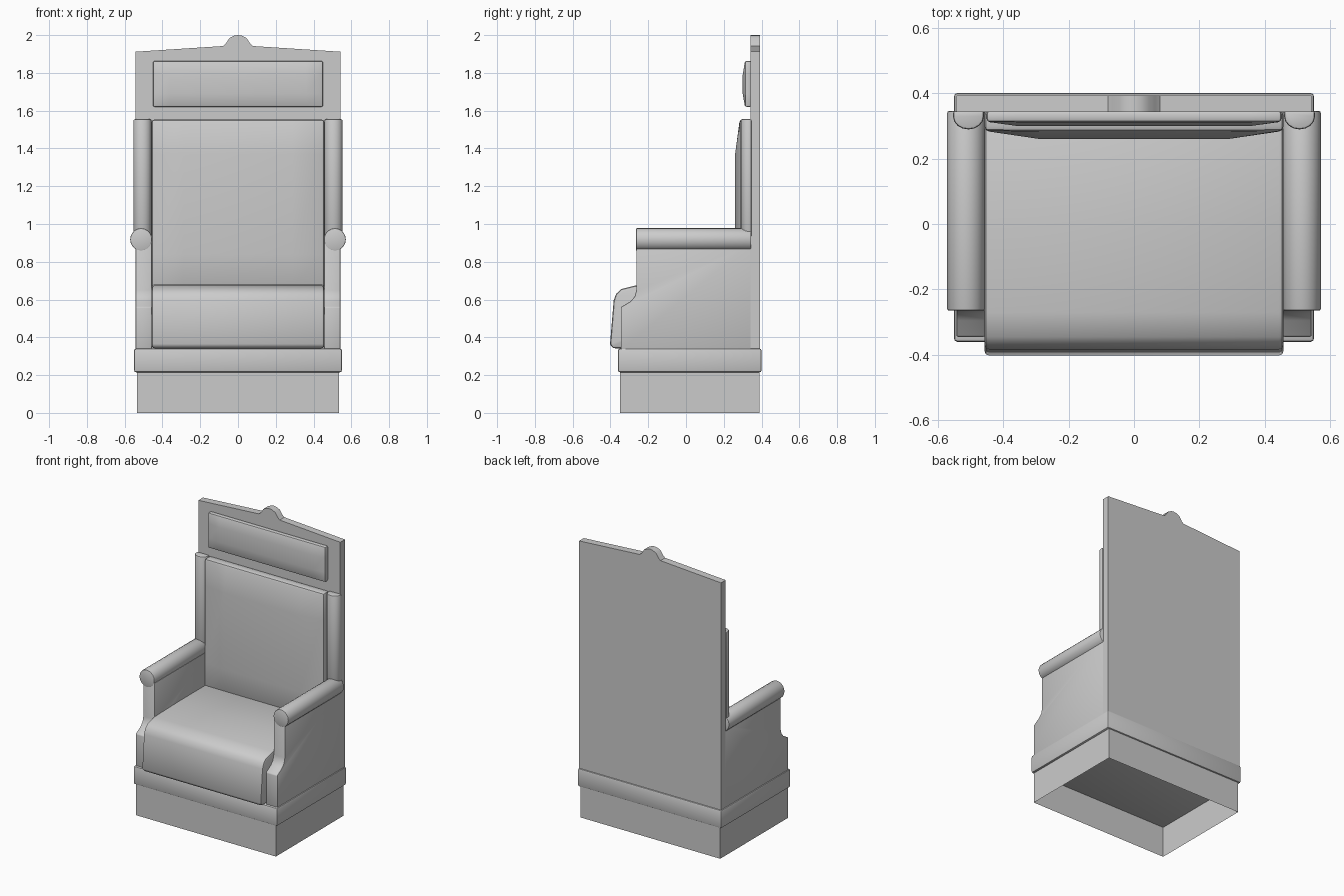
import bpy, bmesh, math

if "Cube" in bpy.data.objects:
    bpy.data.objects.remove(bpy.data.objects["Cube"])


def finish(name, bm, bevel=0.0, segments=2, mirror=False):
    """Round the hard edges, shade by angle and link the object."""
    bmesh.ops.recalc_face_normals(bm, faces=bm.faces)
    if bevel:
        hard = [e for e in bm.edges if len(e.link_faces) == 2
                and e.calc_face_angle() > math.radians(50)]
        bmesh.ops.bevel(bm, geom=hard, offset=bevel, segments=segments,
                        profile=0.5, affect='EDGES', clamp_overlap=True)
    mesh = bpy.data.meshes.new(name)
    bm.to_mesh(mesh)
    bm.free()
    obj = bpy.data.objects.new(name, mesh)
    bpy.context.collection.objects.link(obj)
    if mirror:
        obj.modifiers.new("mirror", 'MIRROR').use_axis[0] = True
    bpy.ops.object.select_all(action='DESELECT')
    obj.select_set(True)
    bpy.context.view_layer.objects.active = obj
    bpy.ops.object.shade_smooth_by_angle(angle=math.radians(35))
    return obj


def prism(name, pts, axis, lo, hi, caps=True, **kw):
    """Extrude a 2D outline along an axis."""
    place = {'x': lambda p, t: (t, p[0], p[1]),
             'y': lambda p, t: (p[0], t, p[1]),
             'z': lambda p, t: (p[0], p[1], t)}[axis]
    bm = bmesh.new()
    a = [bm.verts.new(place(p, lo)) for p in pts]
    b = [bm.verts.new(place(p, hi)) for p in pts]
    n = len(pts)
    for i in range(n):
        j = (i + 1) % n
        bm.faces.new((a[i], a[j], b[j], b[i]))
    if caps:
        bm.faces.new(a)
        bm.faces.new(b)
    return finish(name, bm, **kw)


def rect(x0, x1, y0, y1):
    return [(x0, y0), (x1, y0), (x1, y1), (x0, y1)]


def padded_panel(name, xs, zs, y_mid, y_edge, y_back, bevel):
    """Upholstered panel whose middle stands proud of its border."""
    bm = bmesh.new()
    grid = [[bm.verts.new((x, y_edge if i in (0, 3) or k in (0, 3) else y_mid, z))
             for i, x in enumerate(xs)] for k, z in enumerate(zs)]
    for k in range(3):
        for i in range(3):
            bm.faces.new((grid[k][i], grid[k][i + 1],
                          grid[k + 1][i + 1], grid[k + 1][i]))
    ring = (grid[0] + [grid[1][3], grid[2][3]] + grid[3][::-1]
            + [grid[2][0], grid[1][0]])
    back = [bm.verts.new((v.co.x, y_back, v.co.z)) for v in ring]
    for i in range(len(ring)):
        j = (i + 1) % len(ring)
        bm.faces.new((ring[i], back[i], back[j], ring[j]))
    bm.faces.new(back)
    return finish(name, bm, bevel=bevel)


# Hollow plinth, open underneath, and the rounded rim that covers it
prism("plinth", rect(-0.535, 0.535, -0.35, 0.39), 'z', 0, 0.22, caps=False)
prism("base_rim", rect(-0.55, 0.55, -0.36, 0.40), 'z', 0.215, 0.34, bevel=0.01)

# Tall back board with low gable and rounded crest
half = [(0.543, 0.34), (0.543, 1.912), (0.08, 1.942), (0.065, 1.955),
        (0.045, 1.985), (0.02, 1.997)]
board = half + [(0, 2.0)] + [(-x, z) for x, z in reversed(half)]
prism("back_board", board, 'y', 0.342, 0.393)

# Padded panels on the back
padded_panel("head_cushion", (-0.45, -0.36, 0.36, 0.45),
             (1.62, 1.69, 1.79, 1.863), 0.30, 0.312, 0.346, 0.009)
padded_panel("back_cushion", (-0.457, -0.29, 0.29, 0.457),
             (0.65, 0.84, 1.37, 1.553), 0.26, 0.284, 0.346, 0.014)

# Seat cushion with waterfall front
seat = [(0.345, 0.345), (-0.39, 0.342), (-0.402, 0.365), (-0.383, 0.595),
        (-0.37, 0.63), (-0.345, 0.655), (-0.27, 0.674), (0.0, 0.68), (0.345, 0.68)]
prism("seat_cushion", seat, 'x', -0.457, 0.457, bevel=0.014)

# Arm side panels, stepped forward at the bottom
arm = [(0.345, 0.335), (-0.345, 0.335), (-0.345, 0.56), (-0.295, 0.59),
       (-0.272, 0.615), (-0.263, 0.65), (-0.263, 0.90), (0.345, 0.90)]
prism("arm_panel", arm, 'x', 0.455, 0.543, bevel=0.006, mirror=True)

# Rounded arm rolls
roll = [(0.513 + 0.058 * math.cos(math.tau * i / 20),
         0.918 + 0.06 * math.sin(math.tau * i / 20)) for i in range(20)]
prism("arm_roll", roll, 'y', -0.265, 0.345, bevel=0.006, mirror=True)

# Upright half-round bolsters beside the back cushion
bolster = [(0.553, 0.346), (0.459, 0.346)]
bolster += [(0.506 - 0.047 * math.cos(math.pi * i / 8),
             0.328 - 0.039 * math.sin(math.pi * i / 8)) for i in range(9)]
prism("side_bolster", bolster, 'z', 0.93, 1.555, bevel=0.008, mirror=True)
